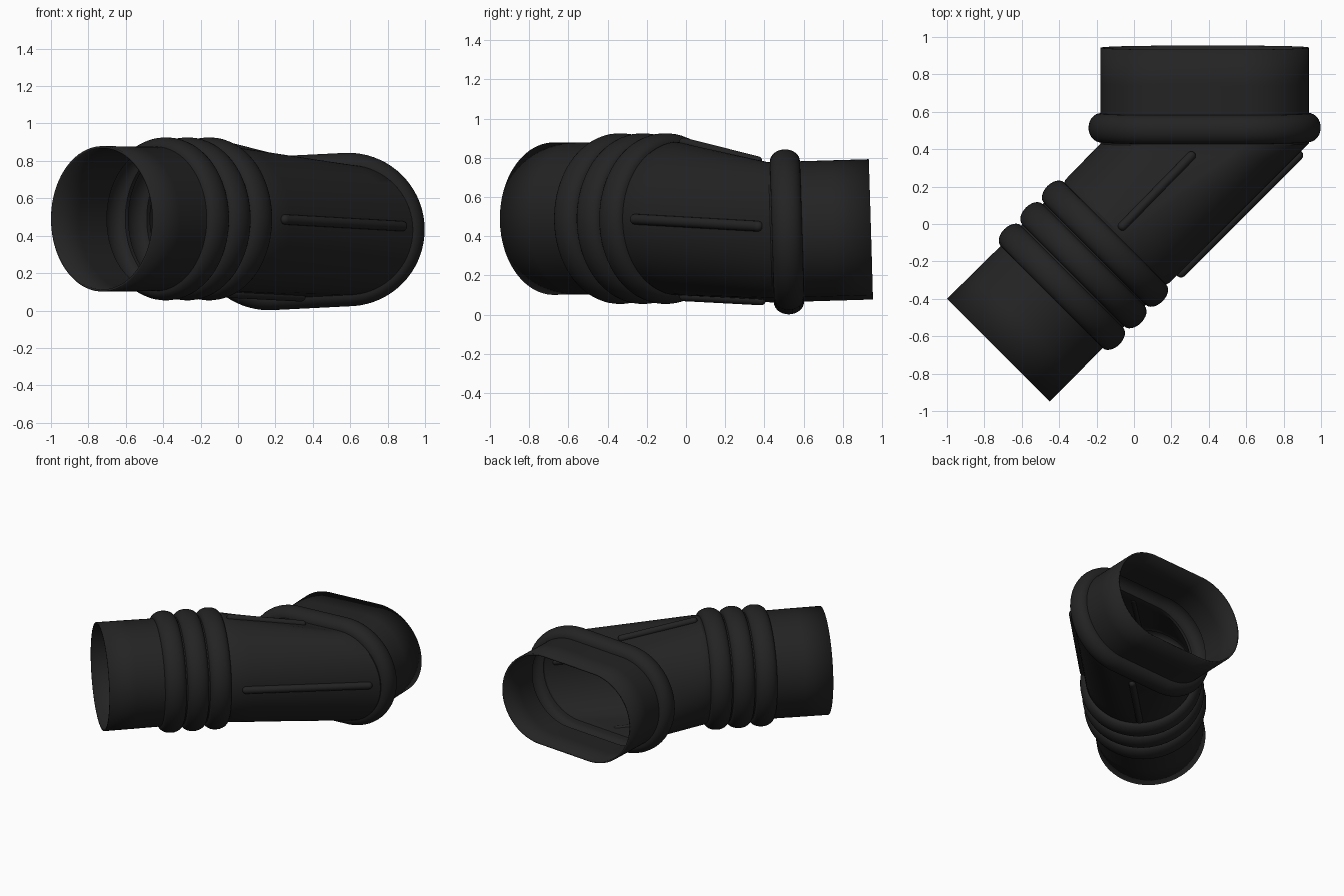
import bpy
import bmesh
from math import sin, cos, pi, sqrt
from mathutils import Vector

cube = bpy.data.objects.get("Cube")
if cube:
    bpy.data.objects.remove(cube, do_unlink=True)

SIDES = 72
rubber = bpy.data.materials.new("black_rubber")
rubber.use_nodes = True
colour = (0.017, 0.017, 0.017, 1)
rubber.diffuse_color = colour
bsdf = rubber.node_tree.nodes["Principled BSDF"]
bsdf.inputs["Base Color"].default_value = colour
bsdf.inputs["Roughness"].default_value = 0.7


def finish(obj):
    obj.data.materials.append(rubber)
    bpy.ops.object.select_all(action="DESELECT")
    obj.select_set(True)
    bpy.context.view_layer.objects.active = obj
    bpy.ops.object.shade_smooth_by_angle()


def add_mesh(name, bm):
    mesh = bpy.data.meshes.new(name)
    bm.to_mesh(mesh)
    bm.free()
    obj = bpy.data.objects.new(name, mesh)
    bpy.context.collection.objects.link(obj)
    return obj


def outline(centre, u, v, half_w, half_h):
    """Function giving a point of a stadium (a circle when both halves match)."""
    def point(t):
        c = cos(t)
        side = 0 if abs(c) < 1e-6 else (1 if c > 0 else -1)
        return centre + u * ((half_w - half_h) * side + half_h * c) + v * (half_h * sin(t))
    return point


def round_section(s, r):
    d = s / sqrt(2)
    return outline(Vector((-0.725 + d, -0.675 + d, 0.49)),
                   Vector((1, -1, 0)) / sqrt(2), Vector((0, 0, 1)), r, r)


def oval_section(y, grow=0):
    return outline(Vector((0.3775, y, 0.422 + 0.03 * (y - 0.5))),
                   Vector((1, 0, 0.05)), Vector((-0.05, -0.03, 1)),
                   0.557 + grow, 0.347 + grow)


def blend(p, q, f):
    return lambda t: p(t).lerp(q(t), f)


def bump(middle, half, height, steps=12):
    """Rounded ridge: (position, rise) pairs."""
    return [(middle - half * cos(pi * i / steps), height * sin(pi * i / steps))
            for i in range(steps + 1)]


# Round cuff and three bellows ridges
sections = [round_section(0, 0.389), round_section(0.2, 0.388)]
for middle in (0.48, 0.643, 0.806):
    sections += [round_section(s, 0.386 + h) for s, h in bump(middle, 0.077, 0.05)]

# Diagonal body turning from round to oval
body_start = round_section(0.9, 0.392)
body_end = oval_section(0.43)
sections += [blend(body_start, body_end, i / 8) for i in range(9)]

# Oval collar and oval cuff
sections += [oval_section(y, h) for y, h in bump(0.515, 0.077, 0.063, 16)]
sections += [oval_section(0.75), oval_section(0.943)]

bm = bmesh.new()
rings = [[bm.verts.new(sec((j + 0.5) * 2 * pi / SIDES)) for j in range(SIDES)]
         for sec in sections]
for a, b in zip(rings, rings[1:]):
    for j in range(SIDES):
        k = (j + 1) % SIDES
        bm.faces.new((a[j], b[j], b[k], a[k]))
shell = add_mesh("hose_shell", bm)
wall = shell.modifiers.new("wall", "SOLIDIFY")
wall.thickness = 0.012
wall.offset = -1
finish(shell)


# Stiffening ribs along the body
def rib(name, t, start, end, out, radius=0.024):
    p = blend(body_start, body_end, start)(t) + out
    q = blend(body_start, body_end, end)(t) + out
    bm = bmesh.new()
    bmesh.ops.create_uvsphere(bm, u_segments=16, v_segments=10, radius=radius)
    length = (q - p).length
    for v in bm.verts:
        if abs(v.co.z) < 1e-5:
            v.co.z = 0
    # stretch the ball into a capsule
    top = [f for f in bm.faces if f.calc_center_median().z > 0]
    moved = bmesh.ops.extrude_face_region(bm, geom=top)
    bmesh.ops.delete(bm, geom=top, context="FACES")
    bmesh.ops.translate(bm, vec=(0, 0, length),
                        verts=[g for g in moved["geom"] if isinstance(g, bmesh.types.BMVert)])
    bmesh.ops.recalc_face_normals(bm, faces=bm.faces)
    obj = add_mesh(name, bm)
    obj.location = p
    obj.rotation_mode = "QUATERNION"
    obj.rotation_quaternion = (q - p).to_track_quat("Z", "Y")
    finish(obj)


rib("top_rib", pi / 2, 0.06, 0.88, Vector((0, 0, 0.004)))
rib("bottom_rib", -pi / 2, 0.06, 0.88, Vector((0, 0, -0.004)))
rib("side_rib", 0, 0.08, 0.92, Vector((0.003, -0.003, 0)), 0.027)
